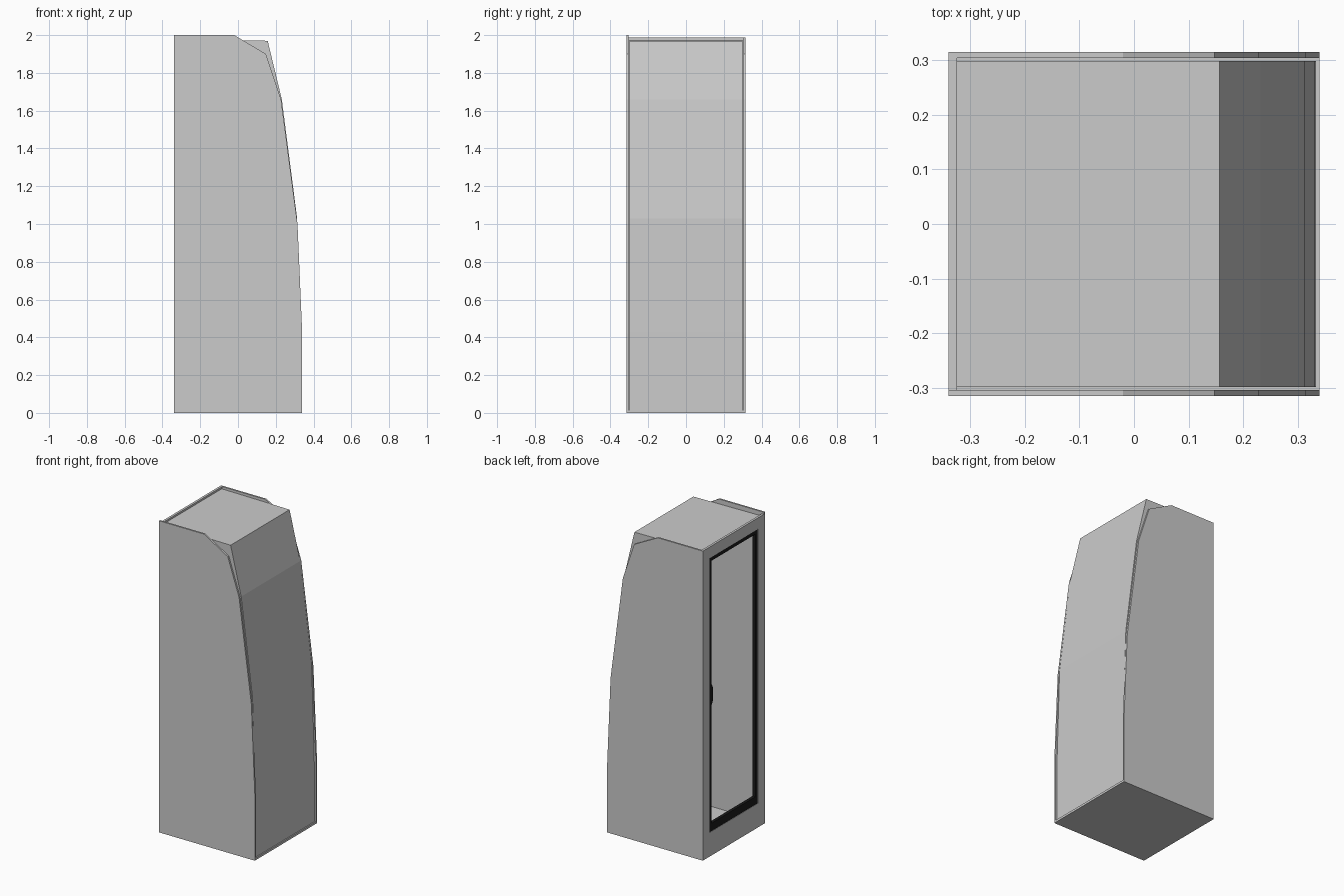
import bpy, bmesh

if "Cube" in bpy.data.objects:
    bpy.data.objects.remove(bpy.data.objects["Cube"])


def make_object(name, bm, mat=None):
    bmesh.ops.recalc_face_normals(bm, faces=bm.faces)
    mesh = bpy.data.meshes.new(name)
    bm.to_mesh(mesh)
    bm.free()
    ob = bpy.data.objects.new(name, mesh)
    bpy.context.collection.objects.link(ob)
    if mat:
        mesh.materials.append(mat)
    return ob


def extrude_xz(name, profile, y0, y1, open_edge=False):
    """Extrude an x-z outline along y; open_edge leaves the last edge unfilled."""
    bm = bmesh.new()
    a = [bm.verts.new((x, y0, z)) for x, z in profile]
    b = [bm.verts.new((x, y1, z)) for x, z in profile]
    bm.faces.new(a)
    bm.faces.new(b[::-1])
    n = len(profile)
    for i in range(n - 1 if open_edge else n):
        j = (i + 1) % n
        bm.faces.new((a[i], a[j], b[j], b[i]))
    return make_object(name, bm)


def ring(name, x0, x1, outer, inner, mat=None):
    """Rectangular ring in the y-z plane; rectangles are (half_width, z0, z1)."""
    bm = bmesh.new()
    loops = []
    for x, (w, lo, hi) in ((x0, outer), (x0, inner), (x1, inner), (x1, outer)):
        loops.append([bm.verts.new((x, y, z)) for y, z in
                      ((-w, lo), (w, lo), (w, hi), (-w, hi))])
    for k in range(4):
        p, q = loops[k], loops[(k + 1) % 4]
        for i in range(4):
            j = (i + 1) % 4
            bm.faces.new((p[i], p[j], q[j], q[i]))
    return make_object(name, bm, mat)


black = bpy.data.materials.new("black_trim")
black.diffuse_color = (0.01, 0.01, 0.01, 1)
black.use_nodes = True
black.node_tree.nodes["Principled BSDF"].inputs["Base Color"].default_value = black.diffuse_color

# Side panels with the chamfered, bowed rear edge; the far one is a touch lower
for name, y0, y1, top in (("side_panel_near", -0.315, -0.304, 2.0),
                          ("side_panel_far", 0.304, 0.315, 1.987)):
    extrude_xz(name, [(-0.34, 0), (0.34, 0), (0.34, 0.42), (0.315, 1.0),
                      (0.228, 1.66), (0.148, 1.9), (-0.02, top), (-0.34, top)],
               y0, y1)

# Hollow cabinet shell, open toward the door
extrude_xz("cabinet_shell",
           [(-0.335, 0.015), (0.334, 0.015), (0.332, 0.43), (0.313, 1.03),
            (0.232, 1.66), (0.157, 1.97), (-0.335, 1.975)],
           -0.299, 0.299, open_edge=True)

# Base plate
extrude_xz("base_plate", [(-0.34, 0), (0.34, 0), (0.34, 0.014), (-0.34, 0.014)],
           -0.304, 0.304)

# Door frame and its dark gasket
ring("door_frame", -0.34, -0.325, (0.304, 0.014, 1.987), (0.245, 0.155, 1.915))
ring("door_gasket", -0.338, -0.318, (0.245, 0.155, 1.915),
     (0.222, 0.205, 1.89), black)

# Small tapered handle on the gasket edge
bm = bmesh.new()
outline = [(0.23, 0.95), (0.23, 1.11), (0.208, 1.07), (0.208, 0.99)]
face = bm.faces.new([bm.verts.new((-0.338, y, z)) for y, z in outline])
res = bmesh.ops.extrude_face_region(bm, geom=[face], use_keep_orig=True)
bmesh.ops.translate(bm, vec=(0.016, 0, 0),
                    verts=[v for v in res["geom"] if isinstance(v, bmesh.types.BMVert)])
make_object("door_handle", bm, black)
